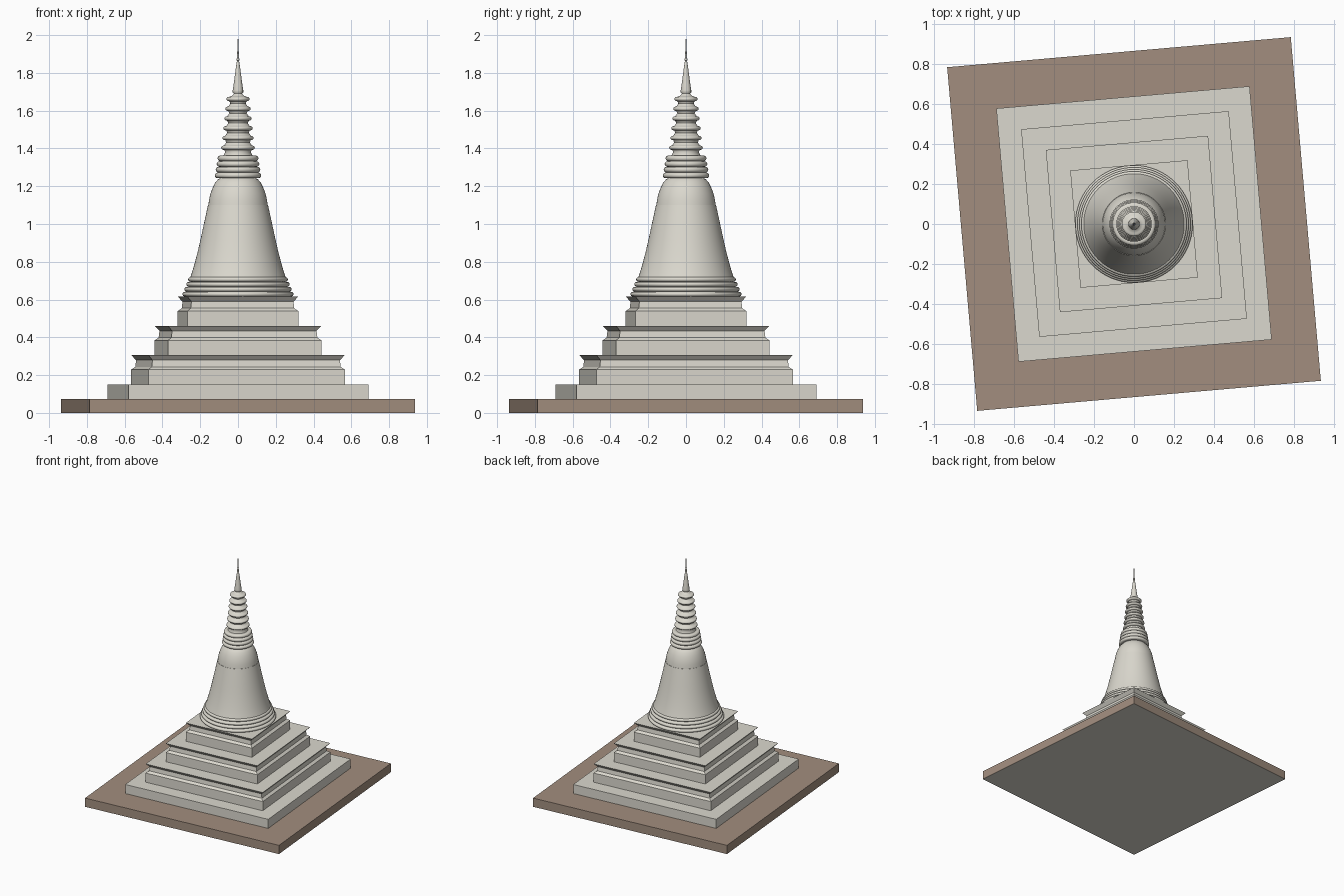
import bpy, bmesh, math

if "Cube" in bpy.data.objects:
    bpy.data.objects.remove(bpy.data.objects["Cube"])

TURN = math.radians(5)  # the whole monument is turned slightly


def material(name, rgb):
    m = bpy.data.materials.new(name)
    m.diffuse_color = (*rgb, 1)
    m.use_nodes = True
    m.node_tree.nodes["Principled BSDF"].inputs["Base Color"].default_value = m.diffuse_color
    return m


stone = material("pale_stone", (0.71, 0.69, 0.62))
brown = material("brown_earth", (0.36, 0.27, 0.21))


def revolve(name, profile, sides, mat, smooth=None):
    """Sweep (radius, z) points round z; four sides gives a square tier (radius = half width)."""
    square = sides == 4
    scale = math.sqrt(2) if square else 1
    start = TURN + (math.pi / 4 if square else 0)
    bm = bmesh.new()
    rings = []
    for r, z in profile:
        rings.append([bm.verts.new((r * scale * math.cos(start + 2 * math.pi * i / sides),
                                    r * scale * math.sin(start + 2 * math.pi * i / sides), z))
                      for i in range(sides)])
    for a, b in zip(rings, rings[1:]):
        for i in range(sides):
            j = (i + 1) % sides
            bm.faces.new((a[i], a[j], b[j], b[i]))
    bm.faces.new(rings[0][::-1])
    bm.faces.new(rings[-1])
    mesh = bpy.data.meshes.new(name)
    bm.to_mesh(mesh)
    bm.free()
    mesh.materials.append(mat)
    ob = bpy.data.objects.new(name, mesh)
    bpy.context.collection.objects.link(ob)
    if smooth:
        bpy.ops.object.select_all(action='DESELECT')
        ob.select_set(True)
        bpy.context.view_layer.objects.active = ob
        bpy.ops.object.shade_smooth_by_angle(angle=math.radians(smooth))
    return ob


def bulge(inner, outer, z0, z1, n=8):
    """Rounded moulding profile between two heights."""
    zc, h = (z0 + z1) / 2, (z1 - z0) / 2
    return [(inner + (outer - inner) * math.cos(a), zc + h * math.sin(a))
            for a in (math.pi * (k / n - 0.5) for k in range(n + 1))]


# Ground slab: brown with a stone underside; plinth on top
slab = revolve("ground_slab", [(0.864, 0), (0.864, 0.074)], 4, brown)
slab.data.materials.append(stone)
for f in slab.data.polygons:
    f.material_index = 1 if f.normal.z < -0.5 else 0
revolve("plinth", [(0.637, 0.074), (0.637, 0.151)], 4, stone)

# Three square terraces with a waist and a flared cornice
for k, (h, z) in enumerate([(0.522, 0.151), (0.408, 0.306), (0.295, 0.461)]):
    revolve(f"terrace_{k + 1}",
            [(h, z), (h, z + 0.078), (h - 0.02, z + 0.093), (h - 0.024, z + 0.128),
             (h, z + 0.155)], 4, stone)

# Stacked round mouldings under the bell
prof = []
for k in range(4):
    r, z = 0.294 - 0.010 * k, 0.616 + 0.026 * k
    prof += bulge(r - 0.014, r, z, z + 0.025)
revolve("bell_mouldings", prof, 64, stone, 50)

# Bell body and its rounded shoulder
bell = [(0.252, 0.718), (0.243, 0.745), (0.230, 0.79), (0.213, 0.855), (0.198, 0.92),
        (0.184, 0.985), (0.171, 1.045), (0.159, 1.10)]
revolve("bell", bell, 64, stone, 40)
shoulder = [(0.157, 1.10), (0.153, 1.13), (0.146, 1.16), (0.135, 1.19), (0.121, 1.218),
            (0.105, 1.237), (0.085, 1.249)]
revolve("bell_shoulder", shoulder, 64, stone, 40)

# Four mouldings above the bell
prof = []
for k in range(4):
    r, z = 0.123 - 0.005 * k, 1.243 + 0.030 * k
    prof += bulge(r - 0.014, r, z, z + 0.029)
revolve("neck_mouldings", prof, 48, stone, 50)

# Ringed spire: each ring sits on a narrower waisted neck
prof = [(0.078, 1.36)]
for k in range(6):
    r, z = 0.089 - 0.0055 * k, 1.392 + 0.0515 * k
    prof += [(r - 0.021, z - 0.012)] + bulge(r - 0.016, r, z, z + 0.024)
prof += [(0.030, 1.68), (0.022, 1.69)]
revolve("ringed_spire", prof, 48, stone, 50)

# Pointed finial with small beads
finial = [(0.020, 1.675), (0.022, 1.69), (0.028, 1.697), (0.028, 1.708), (0.023, 1.74),
          (0.017, 1.785), (0.011, 1.83), (0.006, 1.862)]
finial += bulge(0.004, 0.008, 1.864, 1.878, 6) + bulge(0.003, 0.006, 1.882, 1.894, 6)
finial += [(0.0045, 1.90), (0.003, 1.94), (0.0005, 2.0)]
revolve("finial", finial, 24, stone, 50)
